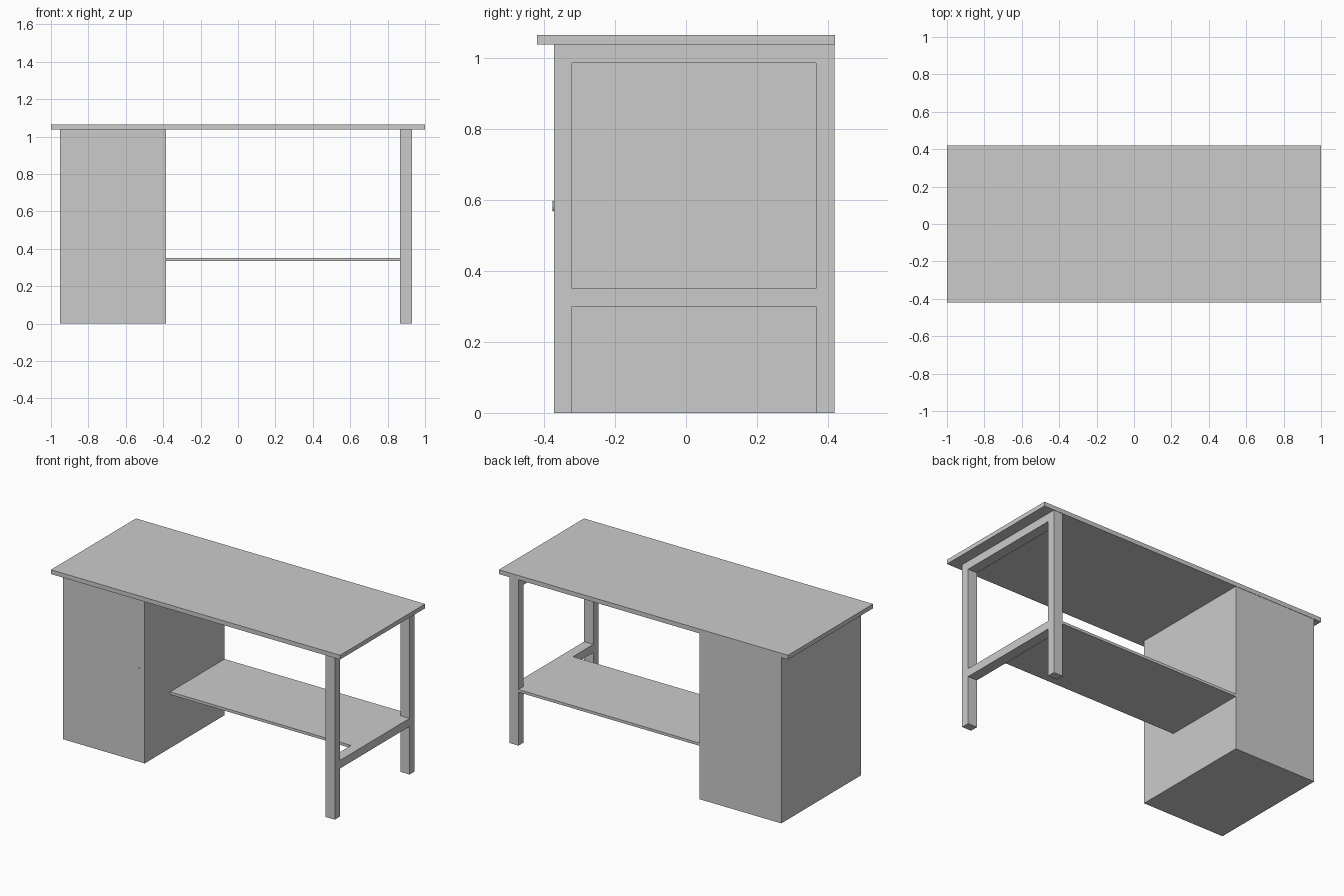
import bpy
import bmesh
import math
from mathutils import Matrix

cube = bpy.data.objects.get("Cube")
if cube:
    bpy.data.objects.remove(cube, do_unlink=True)

# Single neutral finish
grey = bpy.data.materials.new("light_grey")
grey.use_nodes = True
colour = (0.6, 0.6, 0.6, 1)
grey.diffuse_color = colour
grey.node_tree.nodes["Principled BSDF"].inputs["Base Color"].default_value = colour


def finish(name, bm):
    mesh = bpy.data.meshes.new(name)
    bm.to_mesh(mesh)
    bm.free()
    mesh.materials.append(grey)
    obj = bpy.data.objects.new(name, mesh)
    bpy.context.collection.objects.link(obj)
    return obj


def box(name, x, y, z):
    """Box from (min, max) ranges on each axis."""
    bm = bmesh.new()
    bmesh.ops.create_cube(bm, size=1)
    for v in bm.verts:
        v.co = [r[0] if c < 0 else r[1] for c, r in zip(v.co, (x, y, z))]
    return finish(name, bm)


TOP_Z = 1.038      # underside of the worktop
BACK = 0.418       # shared rear plane
FRONT = -0.372     # front of cabinet and legs
LEG_X = (0.866, 0.93)
CABINET_X = (-0.952, -0.385)
POST = 0.051       # depth of legs and height of rails
RAIL_Y = (FRONT + POST, BACK - POST)

# Worktop and cabinet
box("worktop", (-1, 1), (-0.42, 0.42), (TOP_Z, 1.065))
box("cabinet", CABINET_X, (FRONT, BACK), (0, TOP_Z))

# Leg frame
box("front_leg", LEG_X, (FRONT, RAIL_Y[0]), (0, TOP_Z))
box("back_leg", LEG_X, (RAIL_Y[1], BACK), (0, TOP_Z))
box("top_rail", LEG_X, RAIL_Y, (TOP_Z - POST, TOP_Z))
box("lower_rail", LEG_X, RAIL_Y, (0.3, 0.351))

# Shelf between cabinet and leg frame
box("shelf", (CABINET_X[1], LEG_X[0]), (-0.12, BACK), (0.334, 0.351))

# Small round door knob
bm = bmesh.new()
bmesh.ops.create_cone(bm, cap_ends=True, segments=12, radius1=0.012,
                      radius2=0.016, depth=0.006)
bmesh.ops.transform(bm, verts=bm.verts, matrix=Matrix.Translation(
    (-0.434, FRONT - 0.002, 0.583)) @ Matrix.Rotation(math.pi / 2, 4, "X"))
finish("door_knob", bm)
